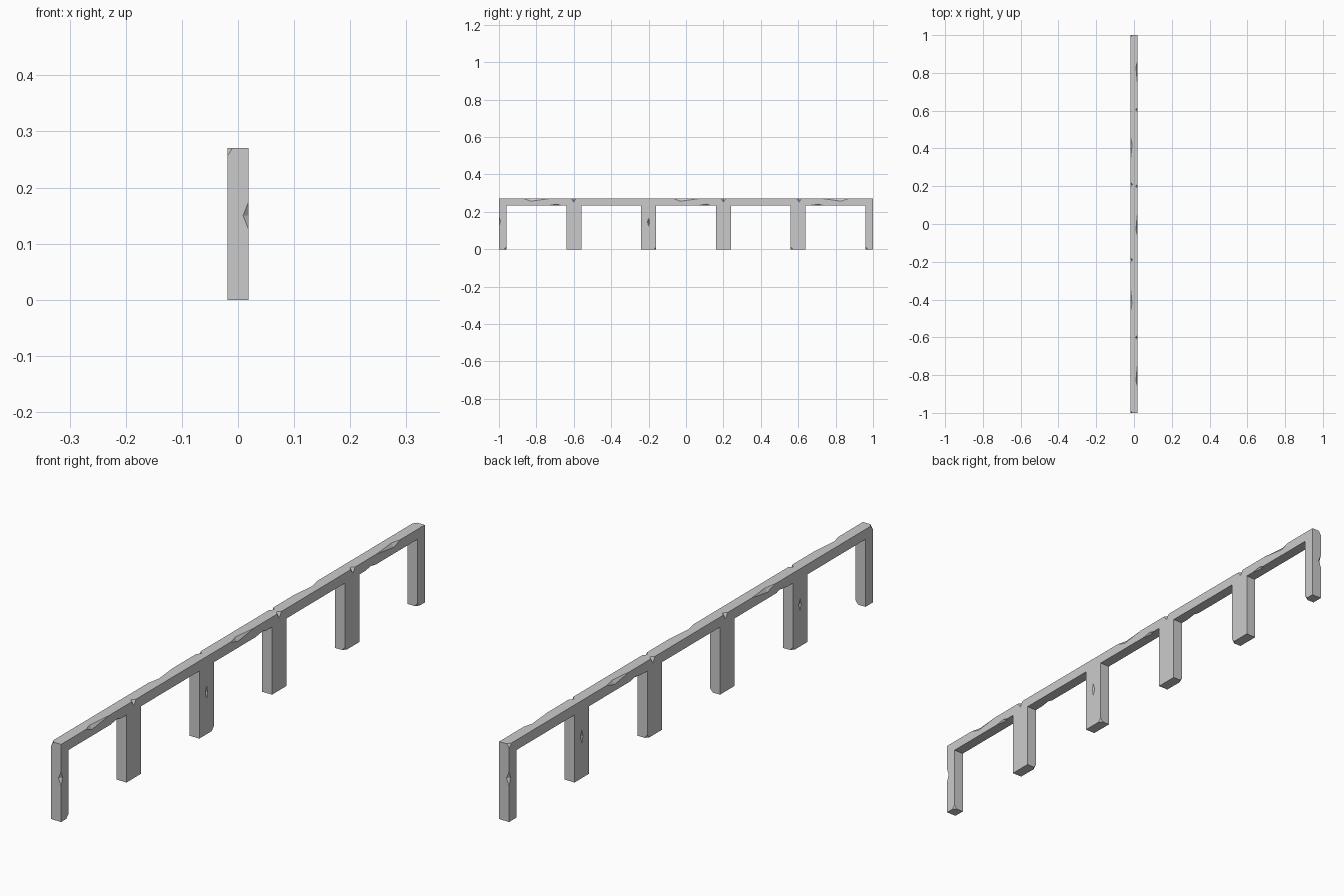
import bpy, bmesh
from mathutils import Vector

if "Cube" in bpy.data.objects:
    bpy.data.objects.remove(bpy.data.objects["Cube"])

W = 0.019            # half thickness
TOP, UNDER = 0.27, 0.235

# Comb-shaped side profile (y, z): top rail with six posts
posts = [(-1, -0.96)] + [(c - 0.04, c + 0.04) for c in (-0.6, -0.2, 0.2, 0.6)] + [(0.96, 1)]
profile = [(1, TOP), (-1, TOP)]
for i, (a, b) in enumerate(posts):
    if i > 0:
        profile.append((a, UNDER))
    profile += [(a, 0), (b, 0)]
    if i < len(posts) - 1:
        profile.append((b, UNDER))

bm = bmesh.new()
face = bm.faces.new([bm.verts.new((-W, y, z)) for y, z in profile])
ext = bmesh.ops.extrude_face_region(bm, geom=[face])
bmesh.ops.translate(bm, vec=(2 * W, 0, 0),
                    verts=[v for v in ext["geom"] if isinstance(v, bmesh.types.BMVert)])
bmesh.ops.recalc_face_normals(bm, faces=bm.faces)
mesh = bpy.data.meshes.new("railing")
bm.to_mesh(mesh)
bm.free()
railing = bpy.data.objects.new("railing", mesh)
bpy.context.collection.objects.link(railing)

# Chips: stretched octahedra biting into the edges
cut = bmesh.new()


def chip(center, half, skew=0.0):
    """Octahedron at center; skew slides its x and z tips along y."""
    c = Vector(center)
    hx, hy, hz = half
    tips = [(hx, skew, 0), (0, hy, 0), (-hx, skew, 0), (0, -hy, 0), (0, skew, hz), (0, skew, -hz)]
    v = [cut.verts.new(c + Vector(t)) for t in tips]
    for i in range(4):
        a, b = v[i], v[(i + 1) % 4]
        cut.faces.new((a, b, v[4]))
        cut.faces.new((b, a, v[5]))


# long shallow chips on the top edges
for x, y, s in ((W, -0.8, -0.03), (W, 0, -0.03), (W, 0.8, 0.03), (-W, 0.4, 0.02), (-W, -0.4, -0.02)):
    chip((x, y, TOP), (0.009, 0.065, 0.013), s)
# small notches on the top edges
for x, y in ((W, -0.6), (W, 0.2), (W, 0.605), (-W, 0.21), (-W, -0.19)):
    chip((x, y, TOP), (0.012, 0.012, 0.018))
# chips under the rail
for x, y in ((W, -0.7), (W, 0.1), (W, 0.7), (-W, 0.3), (-W, -0.5)):
    chip((x, y, UNDER), (0.008, 0.03, 0.006), 0.01)
# gouges in post faces
for x, y in ((W, -0.2), (-W, 0.6), (-W, -0.6)):
    chip((x, y, 0.145), (0.006, 0.006, 0.024))
# chips on end post edges and top corners
for s in (-1, 1):
    chip((-s * W, s, 0.15), (0.01, 0.008, 0.025))
    chip((-W, s, TOP), (0.009, 0.014, 0.014))
# knocked-off bottom corners
for x, y in ((W, -0.96), (W, 0.96), (W, -0.16), (-W, 0.24), (-W, -0.56), (W, 0.56)):
    chip((x, y, 0), (0.01, 0.012, 0.012))

bmesh.ops.recalc_face_normals(cut, faces=cut.faces)
cmesh = bpy.data.meshes.new("chip_cutters")
cut.to_mesh(cmesh)
cut.free()
cutters = bpy.data.objects.new("chip_cutters", cmesh)
bpy.context.collection.objects.link(cutters)
cutters.hide_render = True
cutters.hide_set(True)

mod = railing.modifiers.new("chips", "BOOLEAN")
mod.operation = "DIFFERENCE"
mod.solver = "EXACT"
mod.object = cutters
